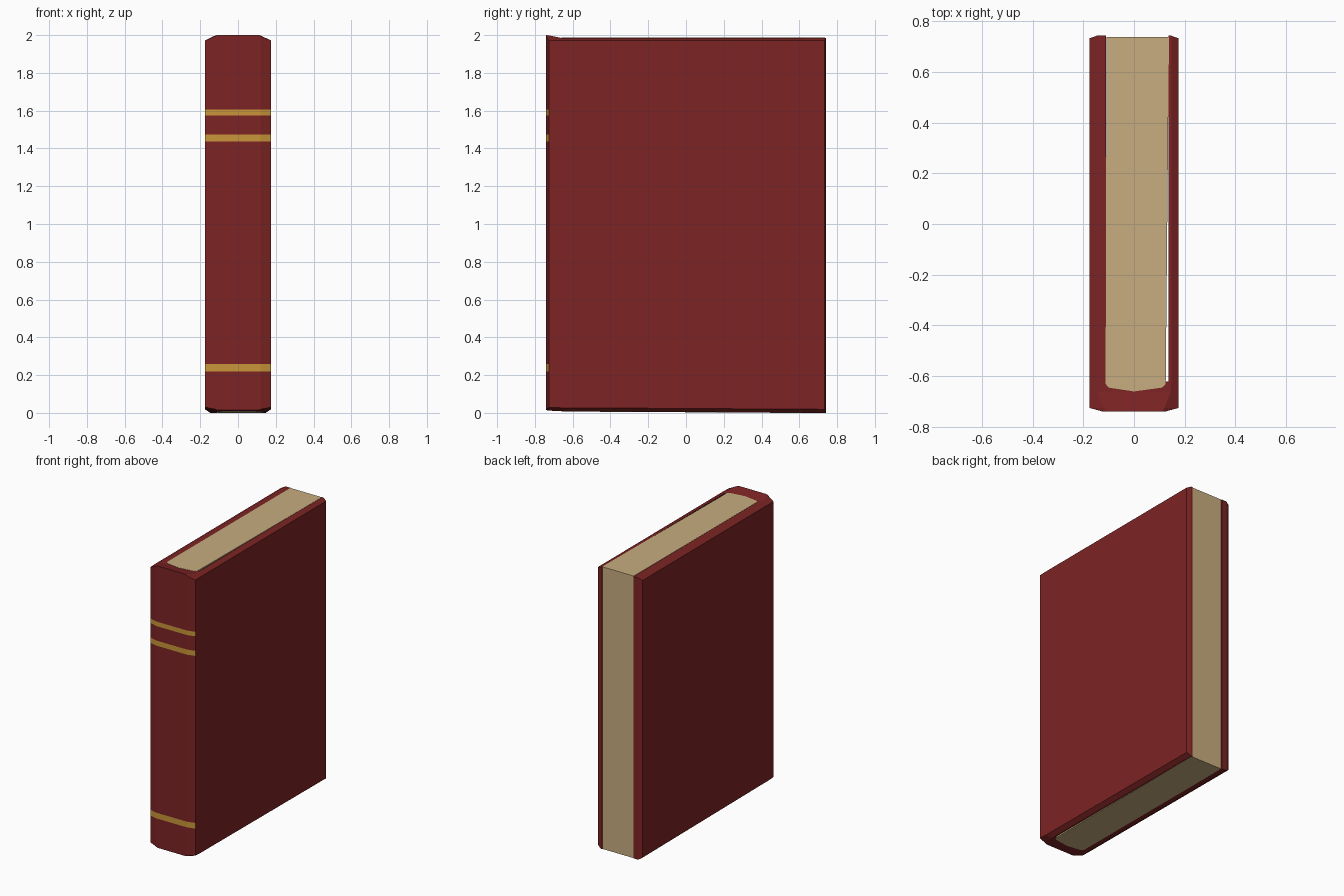
import bpy, bmesh

if "Cube" in bpy.data.objects:
    bpy.data.objects.remove(bpy.data.objects["Cube"])


def material(name, rgb):
    m = bpy.data.materials.new(name)
    m.diffuse_color = (*rgb, 1)
    m.use_nodes = True
    m.node_tree.nodes["Principled BSDF"].inputs["Base Color"].default_value = m.diffuse_color
    return m


RED = material("red_leather", (0.202, 0.017, 0.017))
GOLD = material("gold", (0.578, 0.305, 0.041))
PAPER = material("paper", (0.578, 0.418, 0.216))


def bottom(y):
    # the underside slopes gently down towards the back
    return 0.008 * (0.74 - y) / 1.36


def finish(bm, name, mats):
    bmesh.ops.recalc_face_normals(bm, faces=bm.faces)
    me = bpy.data.meshes.new(name)
    bm.to_mesh(me)
    bm.free()
    for m in mats:
        me.materials.append(m)
    ob = bpy.data.objects.new(name, me)
    bpy.context.collection.objects.link(ob)
    return ob


def loft(rings):
    bm = bmesh.new()
    loops = [[bm.verts.new(p) for p in r] for r in rings]
    n = len(loops[0])
    for a, b in zip(loops, loops[1:]):
        for i in range(n):
            j = (i + 1) % n
            bm.faces.new((a[i], a[j], b[j], b[i]))
    bm.faces.new(loops[0])
    bm.faces.new(loops[-1])
    return bm


def octagon(y, hx, w, z0, z0c, z1c, z1):
    return [(x, y, z) for x, z in ((-w, z0), (w, z0), (hx, z0c), (hx, z1c),
                                   (w, z1), (-w, z1), (-hx, z1c), (-hx, z0c))]


# Spine with raised head cap and chamfered sides
bm = loft([
    octagon(-0.74, 0.12, 0.11, 0.015, 0.02, 1.995, 2.0),
    octagon(-0.725, 0.175, 0.12, 0.012, 0.03, 1.97, 1.998),
    octagon(-0.66, 0.175, 0.145, 0.009, 0.027, 1.972, 1.985),
    octagon(-0.62, 0.175, 0.145, bottom(-0.62), 0.027, 1.972, 1.985),
])
# Gold bands cut around the front of the spine
bands = [(0.22, 0.26), (1.437, 1.473), (1.575, 1.607)]
for z in [z for band in bands for z in band]:
    bmesh.ops.bisect_plane(bm, geom=bm.verts[:] + bm.edges[:] + bm.faces[:],
                           plane_co=(0, 0, z), plane_no=(0, 0, 1))
for f in bm.faces:
    c = f.calc_center_median()
    if c.y < -0.727 and any(a < c.z < b for a, b in bands):
        f.material_index = 1
finish(bm, "spine", [RED, GOLD])


# Covers: slabs with the outer edges chamfered
def cover(name, side, inner):
    def rect(x, y1, inset):
        return [(side * x, -0.62, bottom(-0.62) + inset),
                (side * x, y1, bottom(y1) + inset),
                (side * x, y1, 1.985 - inset * 0.7),
                (side * x, -0.62, 1.985 - inset * 0.7)]
    finish(loft([rect(inner, 0.742, 0), rect(0.147, 0.742, 0),
                 rect(0.175, 0.732, 0.019)]), name, [RED])


cover("left_cover", -1, 0.11)
cover("right_cover", 1, 0.135)

# Page block, rounded where it meets the spine
outline = [(-0.108, 0.737), (-0.112, -0.63), (-0.10, -0.645), (0, -0.66),
           (0.11, -0.645), (0.125, -0.63), (0.138, 0.737)]
finish(loft([[(x, y, bottom(y) - 0.001) for x, y in outline],
             [(x, y, 1.9865) for x, y in outline]]), "pages", [PAPER])
